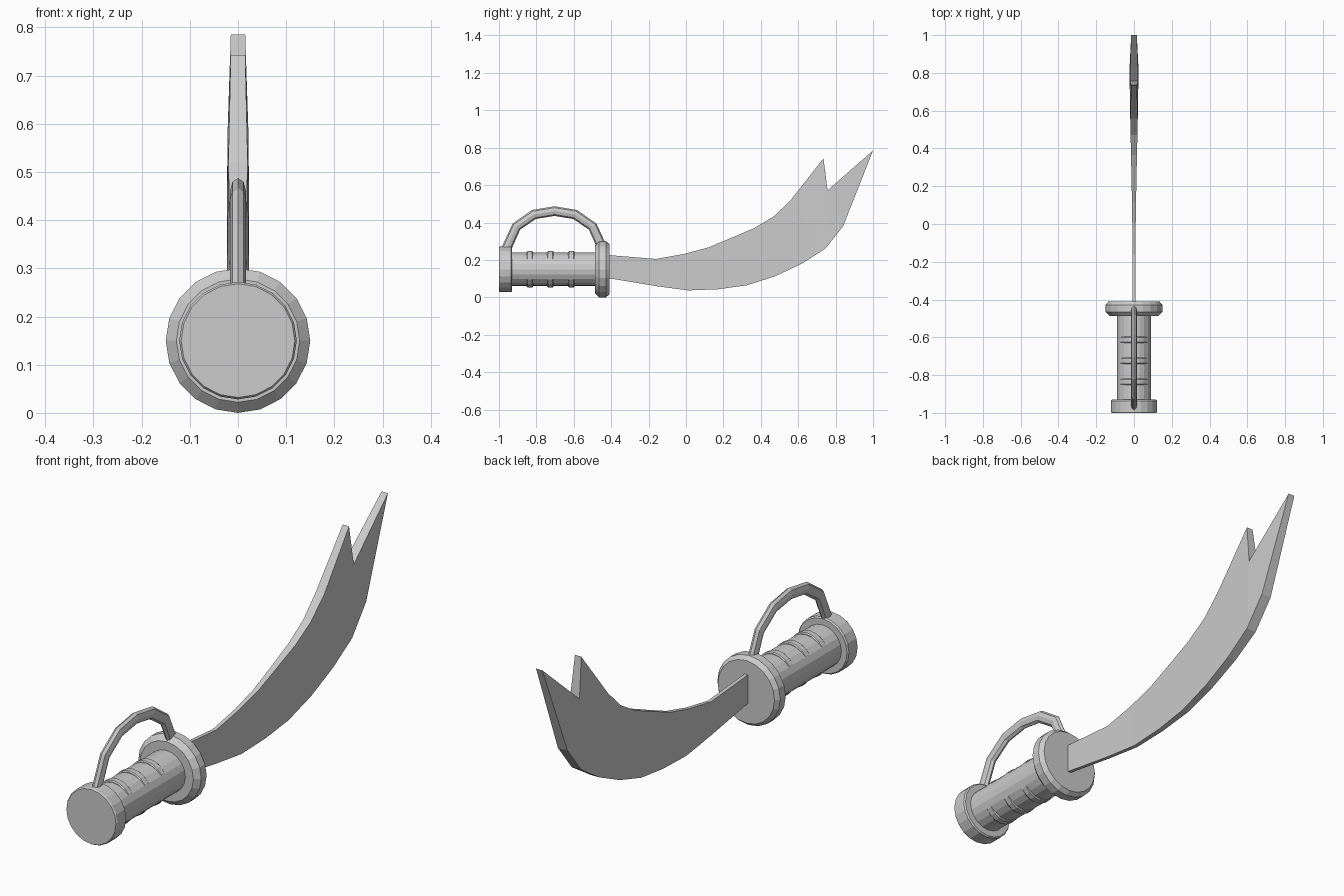
import bpy, bmesh, math
from mathutils import Vector

if "Cube" in bpy.data.objects:
    bpy.data.objects.remove(bpy.data.objects["Cube"])

AXIS_Z = 0.15


def finish(name, bm):
    bmesh.ops.recalc_face_normals(bm, faces=bm.faces)
    me = bpy.data.meshes.new(name)
    bm.to_mesh(me)
    bm.free()
    ob = bpy.data.objects.new(name, me)
    bpy.context.collection.objects.link(ob)
    return ob


def loft(name, rings):
    """Skin a list of closed rings and cap both ends."""
    bm = bmesh.new()
    loops = [[bm.verts.new(p) for p in ring] for ring in rings]
    n = len(loops[0])
    for a, b in zip(loops, loops[1:]):
        for i in range(n):
            j = (i + 1) % n
            bm.faces.new((a[i], a[j], b[j], b[i]))
    bm.faces.new(loops[0])
    bm.faces.new(loops[-1])
    return finish(name, bm)


def turned(name, profile, sides=20, sx=1.0):
    """Turn (y, radius) points around the handle axis."""
    angles = [2 * math.pi * i / sides for i in range(sides)]
    return loft(name, [[(sx * r * math.cos(a), y, AXIS_Z + r * math.sin(a))
                        for a in angles] for y, r in profile])


# Handle parts
turned("pommel", [(-1, .118), (-.994, .122), (-.936, .122), (-.93, .117)])
turned("grip", [(-.94, .09), (-.47, .09)])
turned("guard", [(-.487, .128), (-.465, .15), (-.428, .15), (-.41, .135)])
for k, y in enumerate((-.835, -.725, -.613)):
    turned(f"grip_ring_{k + 1}",
           [(y - .017, .093), (y - .012, .097), (y + .012, .097), (y + .017, .093)],
           sx=0.9)

# Knuckle bow: flattened tube swept along an arch
path = [Vector((0, y, z)) for y, z in
        [(-.965, .25), (-.907, .378), (-.813, .443), (-.703, .461),
         (-.593, .443), (-.499, .378), (-.441, .25)]]
bow = []
for i, p in enumerate(path):
    t = (path[min(i + 1, 6)] - path[max(i - 1, 0)]).normalized()
    side = Vector((0, -t.z, t.y))
    bow.append([p + side * .026 * math.sin(a) + Vector((.0165 * math.cos(a), 0, 0))
                for a in (math.pi / 4 * k for k in range(8))])
loft("knuckle_bow", bow)

# Blade: (y, z, half thickness) along the back and the edge, with a notched tip
back = [(-.43, .227, .008), (-.16, .205, .008), (-.01, .232, .009), (.12, .267, .011),
        (.24, .317, .013), (.365, .37, .016), (.47, .433, .018), (.56, .52, .02)]
edge = [(-.43, .105, .008), (-.16, .06, .008), (.01, .037, .009), (.17, .043, .011),
        (.325, .064, .014), (.475, .112, .017), (.62, .18, .02), (.745, .26, .023)]
tip = [(.735, .743, .015), (.757, .572, .022), (1, .785, .015), (.84, .38, .023)]
bm = bmesh.new()
pts = back + edge + tip
sides = [[bm.verts.new((s * h, y, z)) for y, z, h in pts] for s in (1, -1)]
quads = [(i, i + 1, i + 9, i + 8) for i in range(7)]
quads += [(7, 16, 17, 15), (17, 18, 19, 15)]
for v in sides:
    for q in quads:
        bm.faces.new([v[i] for i in q])
outline = list(range(8)) + [16, 17, 18, 19] + list(range(15, 7, -1))
for a, b in zip(outline, outline[1:] + outline[:1]):
    bm.faces.new((sides[0][a], sides[0][b], sides[1][b], sides[1][a]))
finish("blade", bm)
